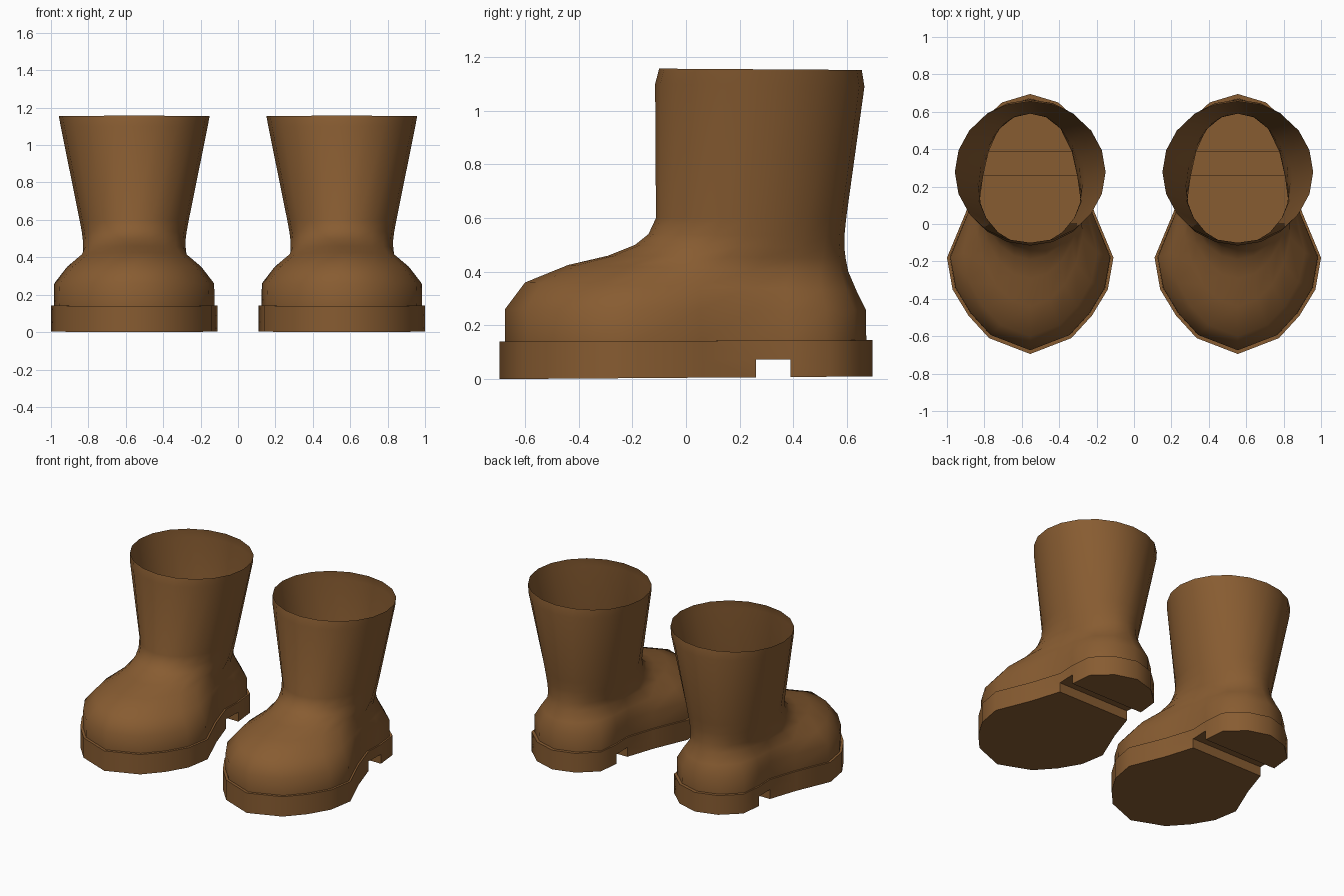
import bpy, bmesh, math

cube = bpy.data.objects.get("Cube")
if cube:
    bpy.data.objects.remove(cube, do_unlink=True)

brown = bpy.data.materials.new("brown leather")
brown.use_nodes = True
color = (0.245, 0.107, 0.031, 1)
brown.diffuse_color = color
bsdf = brown.node_tree.nodes["Principled BSDF"]
bsdf.inputs["Base Color"].default_value = color
bsdf.inputs["Roughness"].default_value = 0.9

# Footprint, toe to heel: (y, half width)
FOOT = [(-0.695, 0), (-0.61, 0.22), (-0.49, 0.33), (-0.35, 0.415), (-0.18, 0.445), (0.06, 0.345),
        (0.26, 0.28), (0.39, 0.285), (0.54, 0.27), (0.65, 0.15), (0.695, 0)]
LAST = len(FOOT) - 1
NOTCH = 6  # the gap in front of the heel lies between this station and the next


def ring(bm, front, back, width, z_front, z_back, oval):
    """Closed loop of vertices: footprint shape blended towards an oval."""
    right, left = [], []
    for i, (fy, fw) in enumerate(FOOT):
        angle = math.pi * i / LAST
        t = (fy + 0.695) / 1.39 * (1 - oval) + (1 - math.cos(angle)) / 2 * oval
        w = width * (fw / 0.445 * (1 - oval) + math.sin(angle) * oval)
        y, z = front + (back - front) * t, z_front + (z_back - z_front) * t
        right.append(bm.verts.new((w, y, z)))
        if 0 < i < LAST:
            left.append(bm.verts.new((-w, y, z)))
    return right + left[::-1]


def bridge(bm, a, b, skip=()):
    n = len(a)
    for i in range(n):
        if i not in skip:
            j = (i + 1) % n
            bm.faces.new((a[i], a[j], b[j], b[i]))


def across(bm, verts):
    bm.faces.new(list(dict.fromkeys(verts)))


def finish(bm, name, x):
    bmesh.ops.recalc_face_normals(bm, faces=bm.faces)
    mesh = bpy.data.meshes.new(name)
    bm.to_mesh(mesh)
    bm.free()
    mesh.materials.append(brown)
    obj = bpy.data.objects.new(name, mesh)
    bpy.context.collection.objects.link(obj)
    obj.location.x = x
    bpy.ops.object.select_all(action='DESELECT')
    obj.select_set(True)
    bpy.context.view_layer.objects.active = obj
    bpy.ops.object.shade_smooth_by_angle(angle=math.radians(60))


def make_sole(name, x):
    bm = bmesh.new()
    ledge = ring(bm, -0.675, 0.672, 0.43, 0.14, 0.145, 0)
    top = ring(bm, -0.695, 0.695, 0.445, 0.14, 0.145, 0)
    mid = ring(bm, -0.695, 0.695, 0.445, 0.07, 0.075, 0)
    low = ring(bm, -0.695, 0.695, 0.445, 0, 0.01, 0)
    n = len(low)
    bridge(bm, ledge, top)
    bridge(bm, top, mid)
    bridge(bm, mid, low, (NOTCH, n - NOTCH - 1))
    # Underside, with the notch roof raised
    for i in range(LAST):
        r = mid if i == NOTCH else low
        across(bm, (r[i], r[i + 1], r[n - i - 1], r[(n - i) % n]))
    # Front and back walls of the notch
    for i in (NOTCH, NOTCH + 1):
        across(bm, (mid[i], mid[n - i], low[n - i], low[i]))
    finish(bm, name, x)


# Upper, bottom to top: front y, back y, half width, front z, back z, ovalness
UPPER = [(-0.675, 0.672, 0.43, 0.14, 0.145, 0),
         (-0.675, 0.67, 0.428, 0.26, 0.26, 0.03),
         (-0.60, 0.635, 0.365, 0.36, 0.33, 0.35),
         (-0.44, 0.605, 0.29, 0.425, 0.40, 0.75),
         (-0.29, 0.595, 0.275, 0.46, 0.45, 1),
         (-0.19, 0.59, 0.275, 0.50, 0.49, 1),
         (-0.14, 0.59, 0.28, 0.54, 0.53, 1),
         (-0.112, 0.597, 0.292, 0.60, 0.60, 1),
         (-0.115, 0.665, 0.392, 1.10, 1.09, 1),
         (-0.10, 0.655, 0.403, 1.157, 1.152, 1)]


def make_upper(name, x):
    bm = bmesh.new()
    rings = [ring(bm, *r) for r in UPPER]
    for a, b in zip(rings, rings[1:]):
        bridge(bm, a, b)
    finish(bm, name, x)


for side, x in (("left", 0.555), ("right", -0.555)):
    make_sole(side + "_boot_sole", x)
    make_upper(side + "_boot_upper", x)
